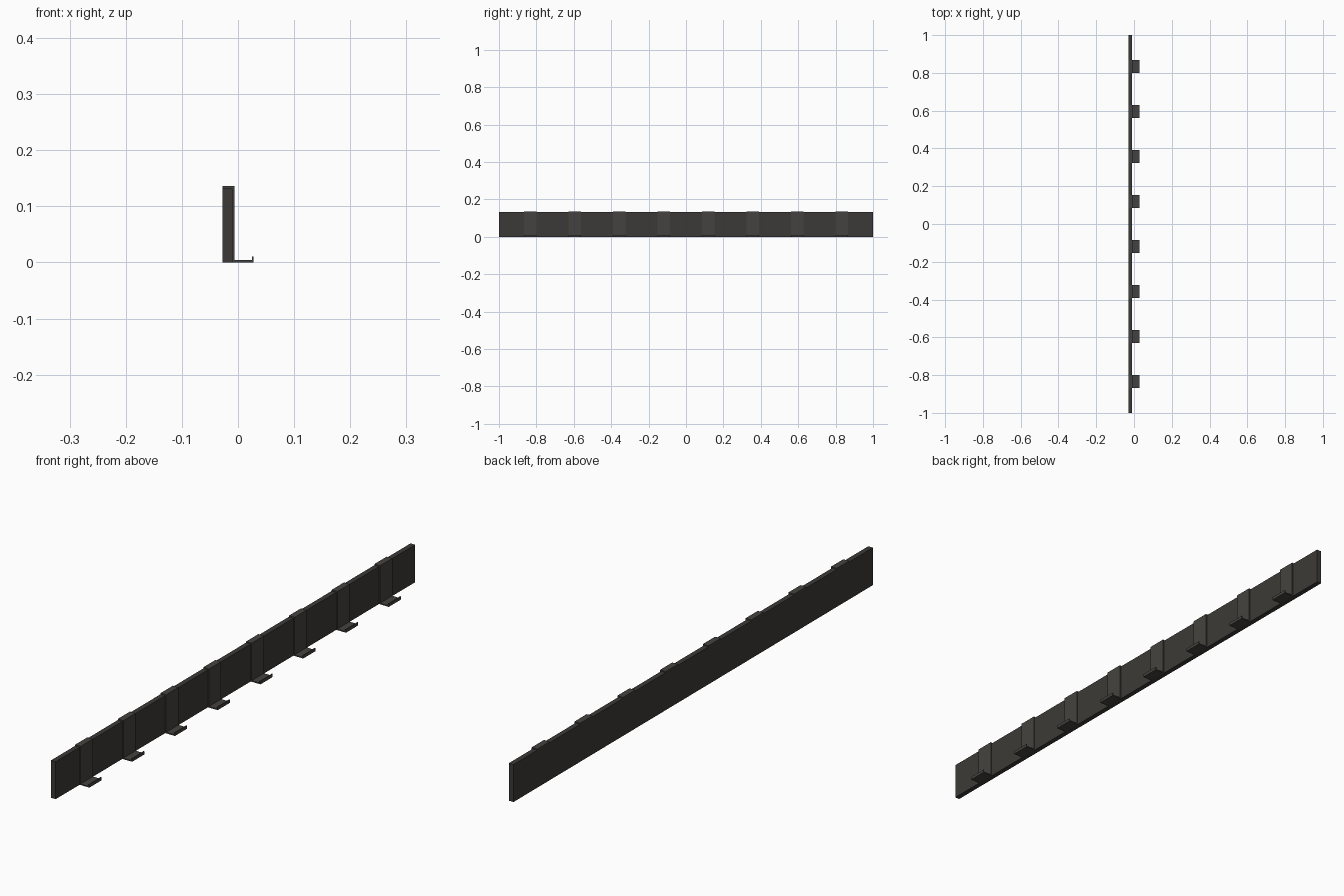
import bpy, bmesh

if "Cube" in bpy.data.objects:
    bpy.data.objects.remove(bpy.data.objects["Cube"])

dark = bpy.data.materials.new("dark_metal")
dark.diffuse_color = (0.045, 0.042, 0.038, 1)
dark.use_nodes = True
dark.node_tree.nodes["Principled BSDF"].inputs["Base Color"].default_value = dark.diffuse_color
grey = bpy.data.materials.new("hook_metal")
grey.diffuse_color = (0.06, 0.055, 0.05, 1)
grey.use_nodes = True
grey.node_tree.nodes["Principled BSDF"].inputs["Base Color"].default_value = grey.diffuse_color


def extrude_profile(name, pts, y, width, mat):
    """Extrude an x-z outline along y, centred on y."""
    bm = bmesh.new()
    face = bm.faces.new([bm.verts.new((px, y - width / 2, pz)) for px, pz in pts])
    ext = bmesh.ops.extrude_face_region(bm, geom=[face])
    verts = [g for g in ext["geom"] if isinstance(g, bmesh.types.BMVert)]
    bmesh.ops.translate(bm, verts=verts, vec=(0, width, 0))
    bmesh.ops.recalc_face_normals(bm, faces=bm.faces)
    mesh = bpy.data.meshes.new(name)
    bm.to_mesh(mesh)
    bm.free()
    mesh.materials.append(mat)
    obj = bpy.data.objects.new(name, mesh)
    bpy.context.collection.objects.link(obj)
    return obj


# Long upright rail
BACK, FRONT, TOP = -0.028, -0.010, 0.132
extrude_profile("rail", [(BACK, 0), (FRONT, 0), (FRONT, TOP), (BACK, TOP)], 0, 2.0, dark)

# Bent strip hooks: cap over the rail, strap down its face, shelf and small lip
T = 0.004
hook = [(BACK, TOP), (FRONT, TOP), (FRONT, 0), (0.028, 0), (0.028, 0.011),
        (0.028 - T * 0.8, 0.011), (0.028 - T * 0.8, T), (FRONT + T, T),
        (FRONT + T, TOP + T), (BACK, TOP + T)]
for i in range(8):
    extrude_profile(f"hook_{i + 1}", hook, (i - 3.5) * 0.238, 0.068, grey)
